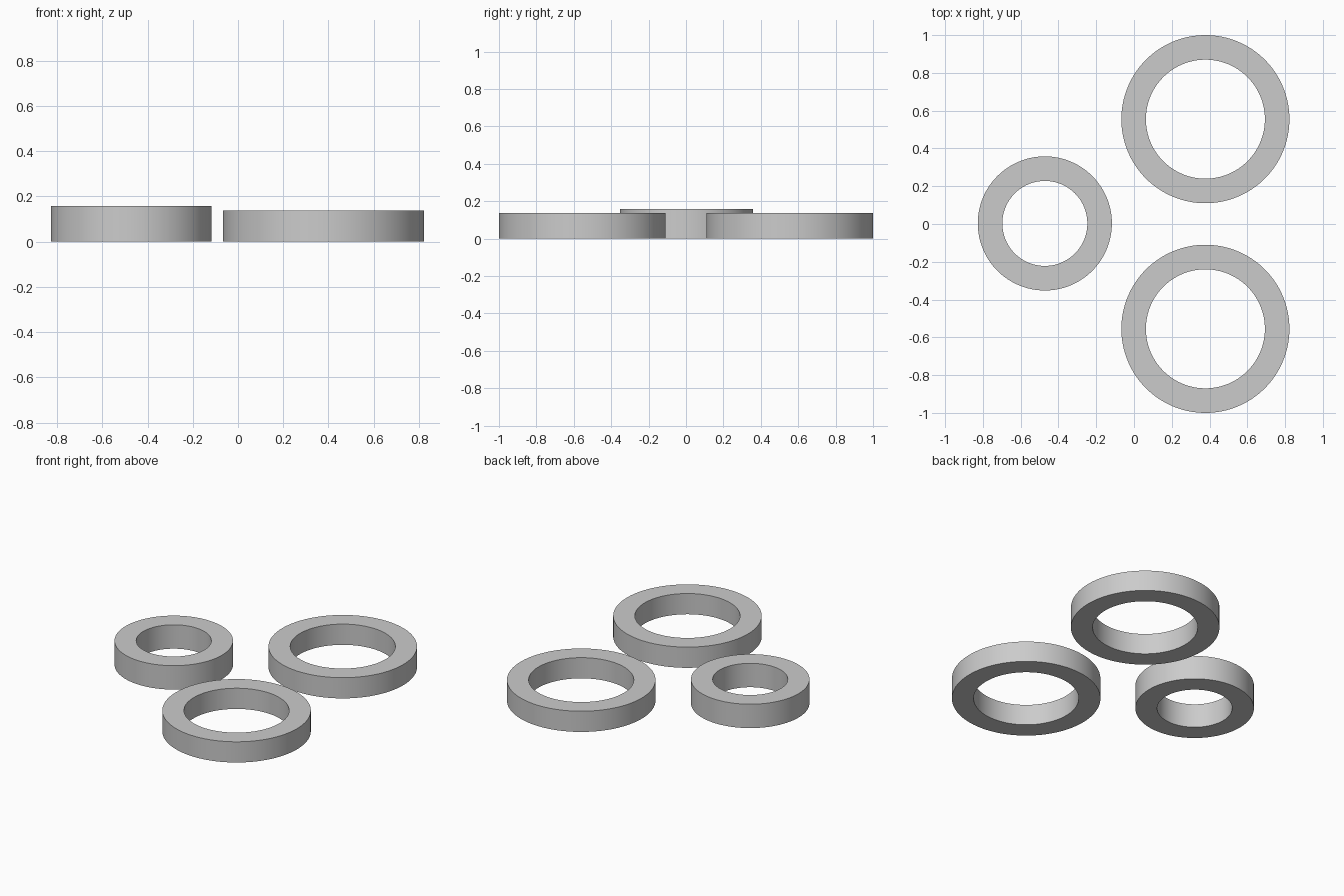
import bpy, bmesh, math

if "Cube" in bpy.data.objects:
    bpy.data.objects.remove(bpy.data.objects["Cube"])

SEGMENTS = 128

grey = bpy.data.materials.new("light_grey")
grey.diffuse_color = (0.6, 0.6, 0.6, 1)
grey.use_nodes = True
grey.node_tree.nodes["Principled BSDF"].inputs["Base Color"].default_value = grey.diffuse_color


def ring(name, x, y, outer, inner, height):
    """Flat ring with a rectangular section, spun about its own axis."""
    bm = bmesh.new()
    loops = []
    for r, z in ((outer, 0), (outer, height), (inner, height), (inner, 0)):
        loops.append([bm.verts.new((r * math.cos(a), r * math.sin(a), z))
                      for a in (2 * math.pi * i / SEGMENTS for i in range(SEGMENTS))])
    for k in range(4):
        a, b = loops[k], loops[(k + 1) % 4]
        for i in range(SEGMENTS):
            j = (i + 1) % SEGMENTS
            bm.faces.new((a[i], a[j], b[j], b[i]))
    mesh = bpy.data.meshes.new(name)
    bm.to_mesh(mesh)
    bm.free()
    mesh.materials.append(grey)
    obj = bpy.data.objects.new(name, mesh)
    obj.location = (x, y, 0)
    bpy.context.collection.objects.link(obj)
    # smooth walls, sharp rims
    bpy.ops.object.select_all(action='DESELECT')
    obj.select_set(True)
    bpy.context.view_layer.objects.active = obj
    bpy.ops.object.shade_smooth_by_angle(angle=math.radians(30))


# Two matching large rings
for name, side in (("large_ring_back", 1), ("large_ring_front", -1)):
    ring(name, 0.378, side * 0.555, 0.445, 0.315, 0.137)

# Smaller, slightly taller ring
ring("small_ring", -0.472, 0.003, 0.355, 0.225, 0.158)
